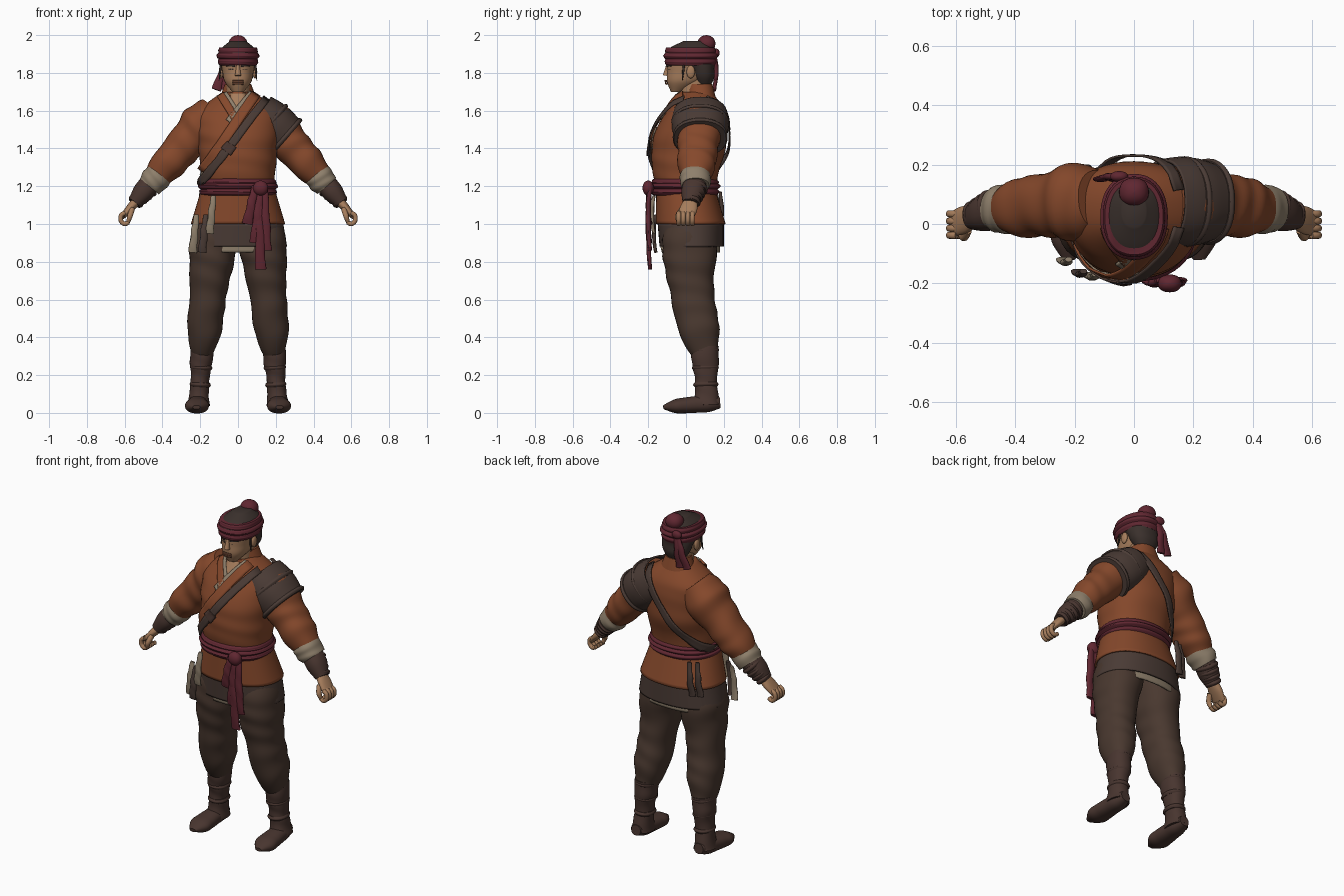
import bpy, bmesh, math
from mathutils import Vector
from mathutils.bvhtree import BVHTree

cube = bpy.data.objects.get("Cube")
if cube:
    bpy.data.objects.remove(cube, do_unlink=True)

Y, Z = Vector((0, 1, 0)), Vector((0, 0, 1))
parts = []


def material(name, code):
    channels = [value / 255 for value in bytes.fromhex(code)]
    colour = [((c + 0.055) / 1.055) ** 2.4 for c in channels] + [1]
    mat = bpy.data.materials.new(name)
    mat.use_nodes = True
    mat.diffuse_color = colour
    mat.node_tree.nodes["Principled BSDF"].inputs["Base Color"].default_value = colour
    return mat


JACKET = material("rust_cloth", "85482B")
LEATHER = material("dark_leather", "4A3B35")
TROUSER = material("brown_trouser_cloth", "49382F")
BOOT = material("boot_leather", "48352F")
SASH = material("maroon_cloth", "602731")
CREAM = material("cream_linen", "8F806C")
SKIN = material("skin", "A67D5C")
HAIR = material("dark_hair", "3A302C")
LIP = material("lips", "86563F")


def make(name, verts, faces, mat, thick=0):
    mesh = bpy.data.meshes.new(name)
    mesh.from_pydata(verts, [], faces)
    bm = bmesh.new()
    bm.from_mesh(mesh)
    bmesh.ops.recalc_face_normals(bm, faces=bm.faces)
    bm.to_mesh(mesh)
    bm.free()
    mesh.materials.append(mat)
    ob = bpy.data.objects.new(name, mesh)
    bpy.context.collection.objects.link(ob)
    if thick:
        ob.modifiers.new("thickness", "SOLIDIFY").thickness = thick
    parts.append(ob)
    return ob


def resample(rows, steps):
    """Smooth curve through rows of numbers."""
    last = len(rows) - 1
    out = []
    for i in range(last):
        near = [rows[max(0, min(last, i + k))] for k in (-1, 0, 1, 2)]
        for j in range(steps):
            t = j / steps
            out.append([b + t / 2 * (c - a + t * (2 * a - 5 * b + 4 * c - d + t * (3 * (b - c) + d - a)))
                        for a, b, c, d in zip(*near)])
    return out + [list(rows[last])]


def loft(name, rows, mat, axis=None, ref=Y, sides=32, steps=8, folds=0, thick=0):
    """Skin through oval sections: x, y, z, half width, half depth. Thick skins stay open."""
    rows = resample(rows, steps)
    centres = [Vector(row[:3]) for row in rows]
    last = len(rows) - 1
    verts, faces = [], []
    for i, (*_, wide, deep) in enumerate(rows):
        along = axis or (centres[min(i + 1, last)] - centres[max(i - 1, 0)]).normalized()
        v = (ref - along * ref.dot(along)).normalized()
        u = v.cross(along)
        for k in range(sides):
            turn = math.tau * k / sides
            s = i / steps
            swell = 1 + folds * math.sin(s * 5 + 2 * math.sin(turn + s))
            c, d = (math.copysign(abs(q) ** 0.9, q) for q in (math.cos(turn), math.sin(turn)))
            verts.append(centres[i] + (u * c * wide + v * d * deep) * swell)
    for i in range(last):
        for k in range(sides):
            a, b = i * sides + k, i * sides + (k + 1) % sides
            faces.append((a, b, b + sides, a + sides))
    if not thick:
        faces += [tuple(range(sides)), tuple(range(last * sides, len(verts)))]
    return make(name, verts, faces, mat, thick)


def stack(name, bottom, top, widths, fronts, backs, mat, **options):
    """Upright loft with evenly spaced levels."""
    count = len(widths) - 1
    rows = [(0, (f + b) / 2, bottom + (top - bottom) * i / count, w, (b - f) / 2)
            for i, (w, f, b) in enumerate(zip(widths, fronts, backs))]
    return loft(name, rows, mat, axis=Z, sides=48, **options)


def limb(name, start, end, radii, mat, bow=0, depth=(1.1, 1.1), **options):
    """Loft along a line, bowed in y, with evenly spaced radii."""
    start, end = Vector(start), Vector(end)
    rows = []
    for i, r in enumerate(radii):
        t = i / (len(radii) - 1)
        centre = start.lerp(end, t) + Y * bow * math.sin(math.pi * t)
        rows.append((*centre, r, r * (depth[0] + (depth[1] - depth[0]) * t)))
    return loft(name, rows, mat, **options)


def hoops(name, start, end, count, first, final, mat, **options):
    """Raised windings spaced along a limb."""
    start, end = Vector(start), Vector(end)
    half = (end - start).normalized() * 0.012
    for i in range(count):
        t = i / (count - 1)
        c, r = start.lerp(end, t), first + (final - first) * t
        limb(f"{name}_{i}", c - half, c + half, (r - 0.006, r, r - 0.006), mat, **options)


def wraps(name, levels, width, front, back, mat):
    """Bands of cloth wound round the body, swelling a little."""
    for i, (z, g) in enumerate(levels):
        stack(f"{name}_{i}", z - 0.02, z + 0.02, (width, width + g, width + g, width),
              (front, front - g, front - g, front), (back, back + g, back + g, back), mat, folds=0.006)


def hang(name, x, y, top, drift, bottom, w, mat):
    """Flat strip of hanging cloth."""
    limb(name, (x, y, top), (x + drift, y, bottom), (w * 0.6, w * 0.9, w, w * 1.1), mat,
         bow=math.copysign(0.01, y), depth=(0.7, 0.4), sides=14, folds=0.1)


def tree_of(ob):
    return BVHTree.FromPolygons([v.co for v in ob.data.vertices], [p.vertices[:] for p in ob.data.polygons])


def band(name, start, end, width, mat, tree, layer=1, facing=-1, steps=20):
    """Strip laid on a surface along a straight line of x and z."""
    a, b = (Vector((x, facing, z)) for x, z in (start, end))
    across = Y.cross(b - a).normalized() * width / 4
    verts, faces = [], []
    for i in range(steps + 1):
        for k in range(-2, 3):
            p = a.lerp(b, i / steps) + across * k
            hit, normal = tree.ray_cast(p, Y * -facing)[:2]
            if hit is None:
                hit, normal = tree.find_nearest(Vector((p.x, 0, p.z)))[:2]
            verts.append(hit + normal * layer * 0.004)
    for i in range(steps):
        for k in range(5 * i, 5 * i + 4):
            faces.append((k, k + 1, k + 6, k + 5))
    return make(name, verts, faces, mat, 0.008)


def ball(name, centre, wide, deep, high, mat):
    x, y, z = centre
    rows = []
    for k in range(13):
        turn = math.pi * k / 12
        ring = math.sin(turn) + 0.001
        rows.append((x, y, z - high * math.cos(turn), wide * ring, deep * ring))
    return loft(name, rows, mat, axis=Z, steps=1)


# Jacket body and layered skirts
body = stack("jacket_body", 1.2, 1.7, (.19, .2, .21, .22, .21, .08), (-.16, -.18, -.18, -.16, -.1, -.04),
             (.16, .18, .21, .21, .2, .14), JACKET, folds=.008)
torso = tree_of(body)
stack("jacket_skirt", 1, 1.2, (.25, .19), (-.16, -.16), (.21, .15), JACKET, thick=.01)
stack("under_skirt", .88, 1, (.26, .24), (-.14, -.15), (.2, .2), LEATHER, thick=.01)
stack("linen_hem", .85, 1, (.25, .23), (-.12, -.13), (.18, .18), CREAM, thick=.01)
stack("back_collar", 1.66, 1.74, (.1, .07), (0, 0), (.16, .14), JACKET)

# Neck opening, collars and lapels
band("throat", (0, 1.69), (0, 1.6), .08, SKIN, torso)
band("linen_collar_right", (-.07, 1.69), (.01, 1.56), .03, CREAM, torso, 2)
band("linen_collar_left", (.07, 1.69), (-.05, 1.54), .03, CREAM, torso, 3)
band("lapel_right", (-.09, 1.68), (0, 1.53), .04, JACKET, torso, 3)
band("linen_edge", (0, 1.5), (-.18, 1.25), .04, CREAM, torso, 2)
band("lapel_left", (.09, 1.68), (-.18, 1.28), .05, JACKET, torso, 4)

# Strap across chest and back
for facing, view in ((-1, "front"), (1, "back")):
    band(view + "_strap", (.14, 1.65), (-.19, 1.21), .04, LEATHER, torso, 6, facing)
band("strap_buckle", (-.03, 1.42), (-.06, 1.38), .06, BOOT, torso, 7)

# Sash with knot and hanging ends
wraps("sash_wrap", ((1.17, .014), (1.2, .02), (1.22, .012)), .19, -.17, .16, SASH)
ball("sash_knot", (.12, -.2, 1.19), .04, .03, .04, SASH)
for x, drift, bottom in ((.11, .01, .76), (.14, .01, .86), (.09, -.04, 1), (.12, -.03, .9)):
    hang("sash_end", x, -.19, 1.2, drift, bottom, .025, SASH)

# Linen and leather strips at the right hip
for x, y, top, mat in ((-.13, -.17, 1.15, CREAM), (-.22, -.12, 1.05, CREAM), (-.17, -.16, 1.05, LEATHER),
                       (-.19, .16, 1.17, LEATHER), (-.15, .18, 1.17, LEATHER)):
    hang("hip_strip", x, y, top, -.02, top - .2, .02, mat)

for s, side in ((1, "left_"), (-1, "right_")):
    def at(x, y, z):
        return Vector((s * x, y, z))

    # Sleeve, linen cuff and wrapped bracer
    limb(side + "sleeve", at(.12, .08, 1.6), at(.44, .05, 1.24), (.09, .12, .105, .095, .09, .065), JACKET, folds=.03)
    limb(side + "linen_cuff", at(.41, .05, 1.27), at(.47, .05, 1.2), (.07, .075, .065), CREAM, folds=.03)
    limb(side + "bracer", at(.46, .05, 1.22), at(.55, .02, 1.11), (.055, .055, .035), BOOT)
    hoops(side + "bracer_wrap", at(.48, .05, 1.19), at(.54, .03, 1.12), 4, .06, .044, BOOT)

    # Hand with curled fingers and thumb
    limb(side + "palm", at(.53, .03, 1.13), at(.61, 0, 1.04), (.026, .022, .014), SKIN, depth=(1.2, 3))
    for i in range(4):
        y = .034 - .024 * i
        curl = [(*at(.597 + .025 * math.sin(turn), y, 1.03 + .03 * math.cos(turn)), .012, .012) for turn in range(5)]
        loft(side + "finger", curl, SKIN, sides=12)
    limb(side + "thumb", at(.56, -.02, 1.08), at(.585, -.035, 1), (.014, .014, .008), SKIN, bow=-.015, sides=12)

    # Trouser leg and boot
    limb(side + "trouser_leg", at(.12, .02, 1), at(.19, .1, .32), (.11, .125, .115, .1, .095, .09, .06), TROUSER,
         bow=-.03, depth=(1.15, 1.2), folds=.025)
    limb(side + "boot_shaft", at(.19, .1, .35), at(.21, .11, .04), (.06, .06, .05, .05, .06), BOOT,
         depth=(1.2, 1.2), folds=.025)
    limb(side + "boot_foot", at(.21, .18, .055), at(.22, -.12, .03), (.03, .05, .055, .06, .06, .02), BOOT,
         depth=(1, .5), ref=Z)
    hoops(side + "boot_tie", at(.19, .1, .33), at(.2, .105, .15), 3, .063, .056, BOOT, depth=(1.2, 1.2))

# Layered guard over the left shoulder
limb("shoulder_guard", (.1, .075, 1.58), (.25, .075, 1.46), (.12, .13, .13, .12), LEATHER, depth=(1.2, 1.1), thick=.01)
hoops("guard_edge", (.17, .075, 1.53), (.25, .075, 1.46), 2, .137, .13, LEATHER, depth=(1.12, 1.12))

# Neck and head
stack("neck", 1.62, 1.8, (.07, .062, .062), (-.02, -.03, -.03), (.14, .12, .12), SKIN)
head = stack("head", 1.7, 1.96, (.03, .07, .082, .09, .088, .04), (-.08, -.1, -.1, -.1, -.09, -.02),
             (-.02, .08, .12, .14, .14, .1), SKIN)
face = tree_of(head)
limb("nose", (0, -.095, 1.845), (0, -.105, 1.785), (.008, .012, .016), SKIN)
for name, z in (("upper_lip", 1.757), ("lower_lip", 1.746)):
    band(name, (-.024, z), (.024, z), .01, LIP, face)
for s, side in ((1, "left_"), (-1, "right_")):
    band(side + "eye", (s * .02, 1.82), (s * .05, 1.82), .009, HAIR, face, 0)
    band(side + "brow", (s * .016, 1.836), (s * .06, 1.84), .009, HAIR, face)
    ball(side + "ear", (s * .09, .025, 1.805), .012, .022, .034, SKIN)
    limb(side + "loose_strand", (s * .09, -.01, 1.85), (s * .1, -.02, 1.76), (.006, .005, .002), HAIR, sides=8)

# Hair, headband, topknot and tied ends
stack("hair", 1.73, 1.97, (.05, .08, .092, .098, .095, .04), (.06, .03, 0, -.1, -.1, -.01),
      (.13, .15, .15, .155, .15, .1), HAIR)
wraps("headband_wrap", ((1.86, .008), (1.89, .014), (1.915, .006)), .098, -.104, .152, SASH)
ball("topknot", (0, .108, 1.955), .05, .048, .045, SASH)
ball("headband_knot", (-.05, .16, 1.905), .03, .018, .024, SASH)
for drift in (-.07, -.02):
    hang("headband_end", -.045, .15, 1.91, drift, 1.71, .022, SASH)

# Smooth shading that keeps hard edges
bpy.ops.object.select_all(action="DESELECT")
for ob in parts:
    ob.select_set(True)
bpy.context.view_layer.objects.active = parts[0]
bpy.ops.object.shade_smooth_by_angle(angle=math.radians(45))
